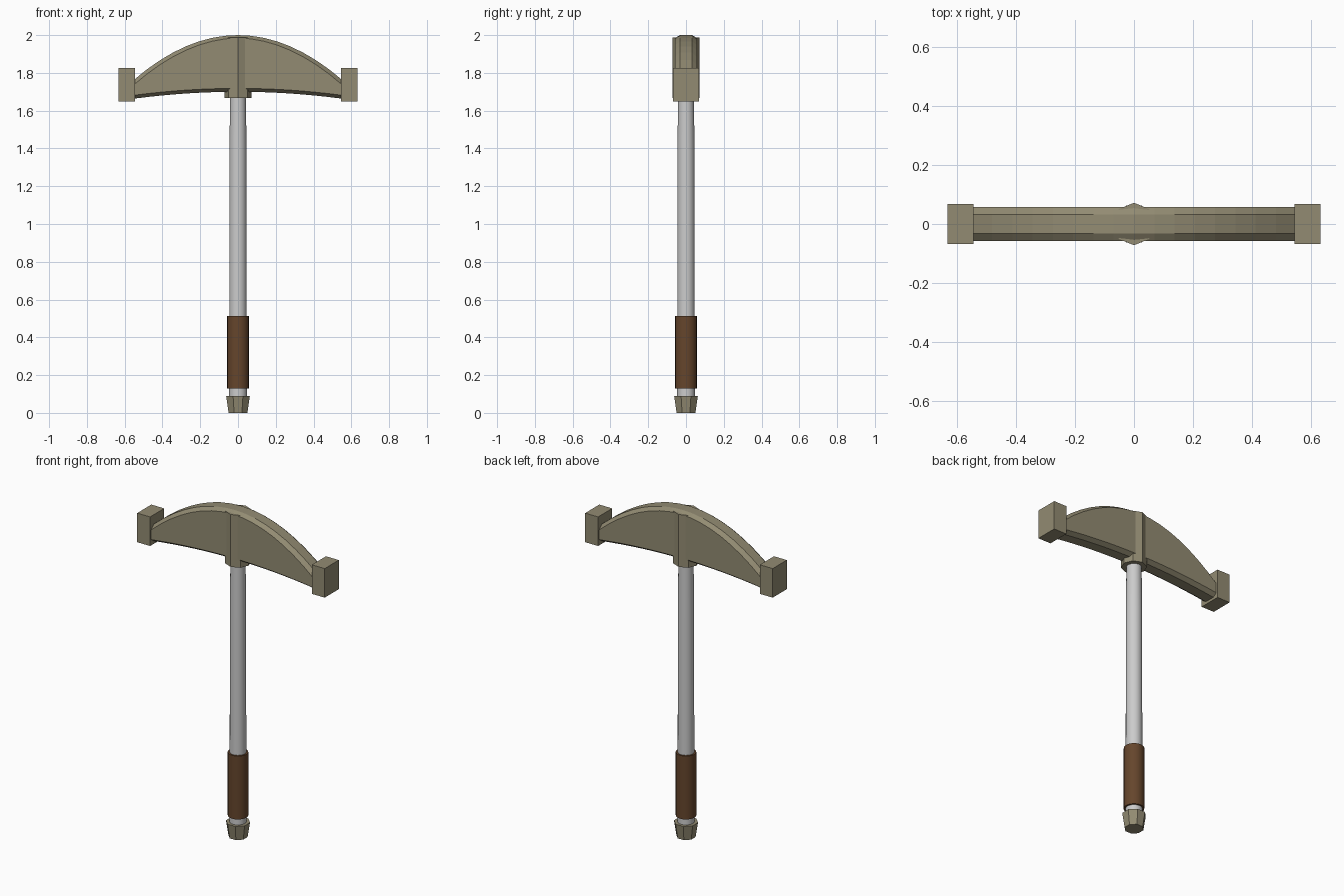
import bpy, bmesh, math

if "Cube" in bpy.data.objects:
    bpy.data.objects.remove(bpy.data.objects["Cube"])


def material(name, color):
    m = bpy.data.materials.new(name)
    m.diffuse_color = (*color, 1)
    m.use_nodes = True
    m.node_tree.nodes["Principled BSDF"].inputs["Base Color"].default_value = m.diffuse_color
    return m


BRONZE = material("dull_bronze", (0.29, 0.26, 0.17))
LEATHER = material("brown_leather", (0.13, 0.06, 0.025))


def finish(bm, name, mat=None):
    bmesh.ops.recalc_face_normals(bm, faces=bm.faces)
    me = bpy.data.meshes.new(name)
    bm.to_mesh(me)
    bm.free()
    ob = bpy.data.objects.new(name, me)
    bpy.context.collection.objects.link(ob)
    if mat:
        me.materials.append(mat)
    return ob


def loft(name, rings, mat=None):
    """Skin a list of equal-length rings and cap both ends."""
    bm = bmesh.new()
    loops = [[bm.verts.new(p) for p in ring] for ring in rings]
    n = len(loops[0])
    for a, b in zip(loops, loops[1:]):
        for i in range(n):
            j = (i + 1) % n
            bm.faces.new((a[i], a[j], b[j], b[i]))
    bm.faces.new(loops[0])
    bm.faces.new(loops[-1])
    return finish(bm, name, mat)


def turned(name, profile, sides, mat=None, turn=0.0, smooth=False):
    """Round or polygonal part from (radius, z) pairs."""
    rings = [[(r * math.cos(turn + math.tau * i / sides),
               r * math.sin(turn + math.tau * i / sides), z)
              for i in range(sides)] for r, z in profile]
    ob = loft(name, rings, mat)
    if smooth:
        bpy.ops.object.select_all(action='DESELECT')
        ob.select_set(True)
        bpy.context.view_layer.objects.active = ob
        bpy.ops.object.shade_smooth_by_angle(angle=math.radians(35))
    return ob


# Curved head: chamfered cross-section swept between two arcs
def head_section(x):
    top = 2.0 - 0.78 * x * x
    bottom = 1.70 - 0.12 * x * x
    ct = 0.015 + 0.02 * abs(x)
    cb = 0.018
    half = [(0.032, top), (0.057, top - ct), (0.057, bottom + cb), (0.032, bottom)]
    return [(x, y, z) for y, z in half] + [(x, -y, z) for y, z in reversed(half)]


STEPS = 16
loft("head", [head_section(-0.55 + 1.1 * i / STEPS) for i in range(STEPS + 1)], BRONZE)

# Square striking blocks at both ends
for side, label in ((-1, "left"), (1, "right")):
    rings = [[(side * x, y, z) for y, z in
              ((-0.068, 1.648), (0.068, 1.648), (0.068, 1.825), (-0.068, 1.825))]
             for x in (0.545, 0.632)]
    loft("striking_block_" + label, rings, BRONZE)

# Octagonal socket through the head
turned("head_socket", [(0.072, 1.668), (0.072, 1.987)], 8, BRONZE)

# Shaft, grip and pommel
turned("shaft", [(0.047, 0.08), (0.046, 0.5), (0.045, 1.38), (0.042, 1.70)], 24, smooth=True)
turned("grip", [(0.057, 0.128), (0.057, 0.514)], 24, LEATHER, smooth=True)
turned("pommel", [(0.054, 0.0), (0.068, 0.09)], 8, BRONZE, turn=math.pi / 8)
